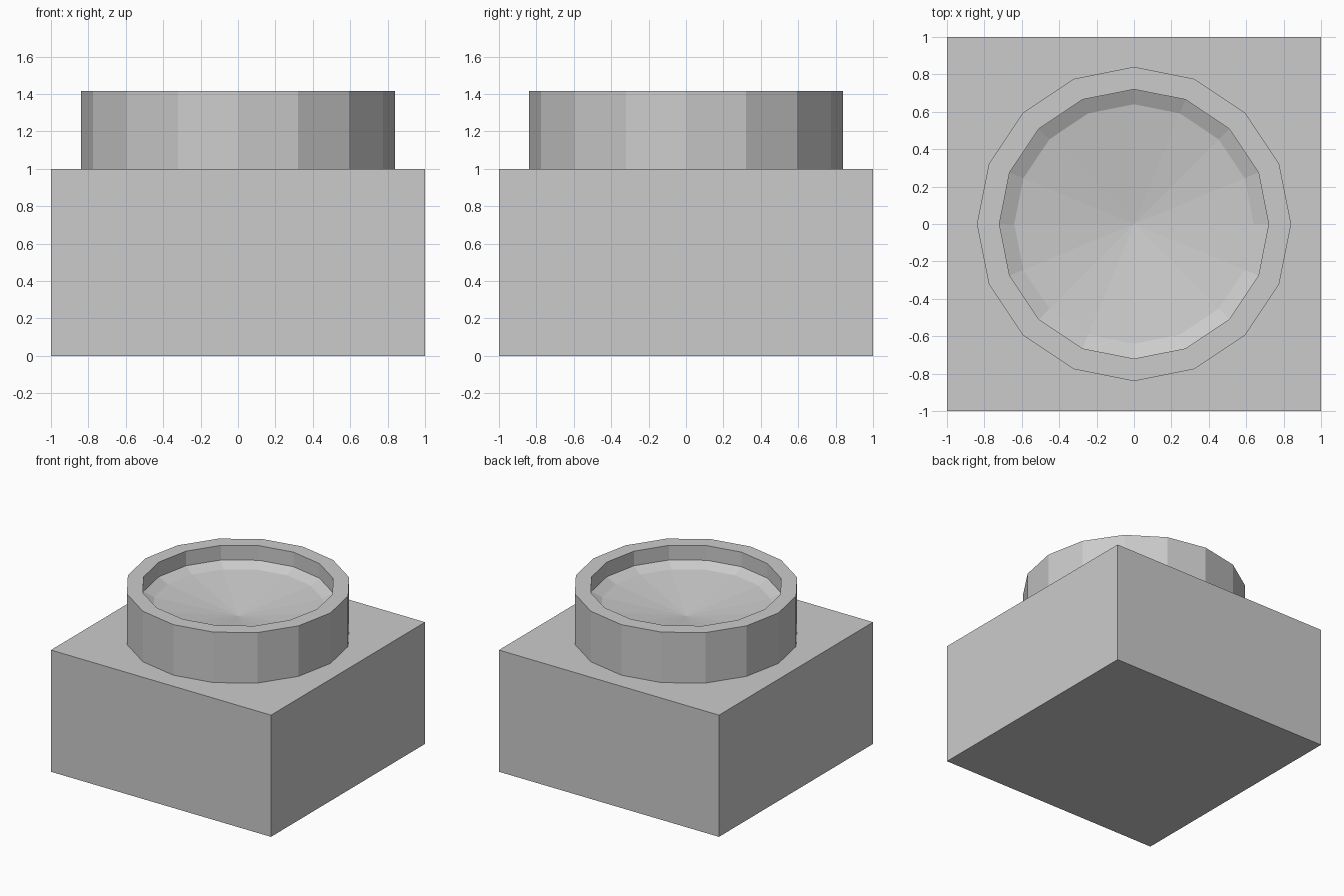
import bpy, bmesh
from math import cos, sin, tau

if "Cube" in bpy.data.objects:
    bpy.data.objects.remove(bpy.data.objects["Cube"])


def finish(bm, name):
    bmesh.ops.recalc_face_normals(bm, faces=bm.faces)
    mesh = bpy.data.meshes.new(name)
    bm.to_mesh(mesh)
    bm.free()
    obj = bpy.data.objects.new(name, mesh)
    bpy.context.collection.objects.link(obj)
    return obj


# Square base block
bm = bmesh.new()
bmesh.ops.create_cube(bm, size=2)
for v in bm.verts:
    v.co.z = (v.co.z + 1) / 2
finish(bm, "base_block")

# Sixteen-sided stud with a recessed, shallow dished top
SIDES = 16
profile = [(0.84, 1.0), (0.84, 1.415), (0.72, 1.415), (0.72, 1.295), (0.64, 1.255)]
bm = bmesh.new()
rings = [[bm.verts.new((r * cos(tau * i / SIDES), r * sin(tau * i / SIDES), z))
          for i in range(SIDES)] for r, z in profile]
dish_centre = bm.verts.new((0, 0, 1.165))
for i in range(SIDES):
    j = (i + 1) % SIDES
    for a, b in zip(rings, rings[1:]):
        bm.faces.new((a[i], a[j], b[j], b[i]))
    bm.faces.new((rings[-1][i], rings[-1][j], dish_centre))
bm.faces.new(rings[0][::-1])
finish(bm, "dished_stud")
